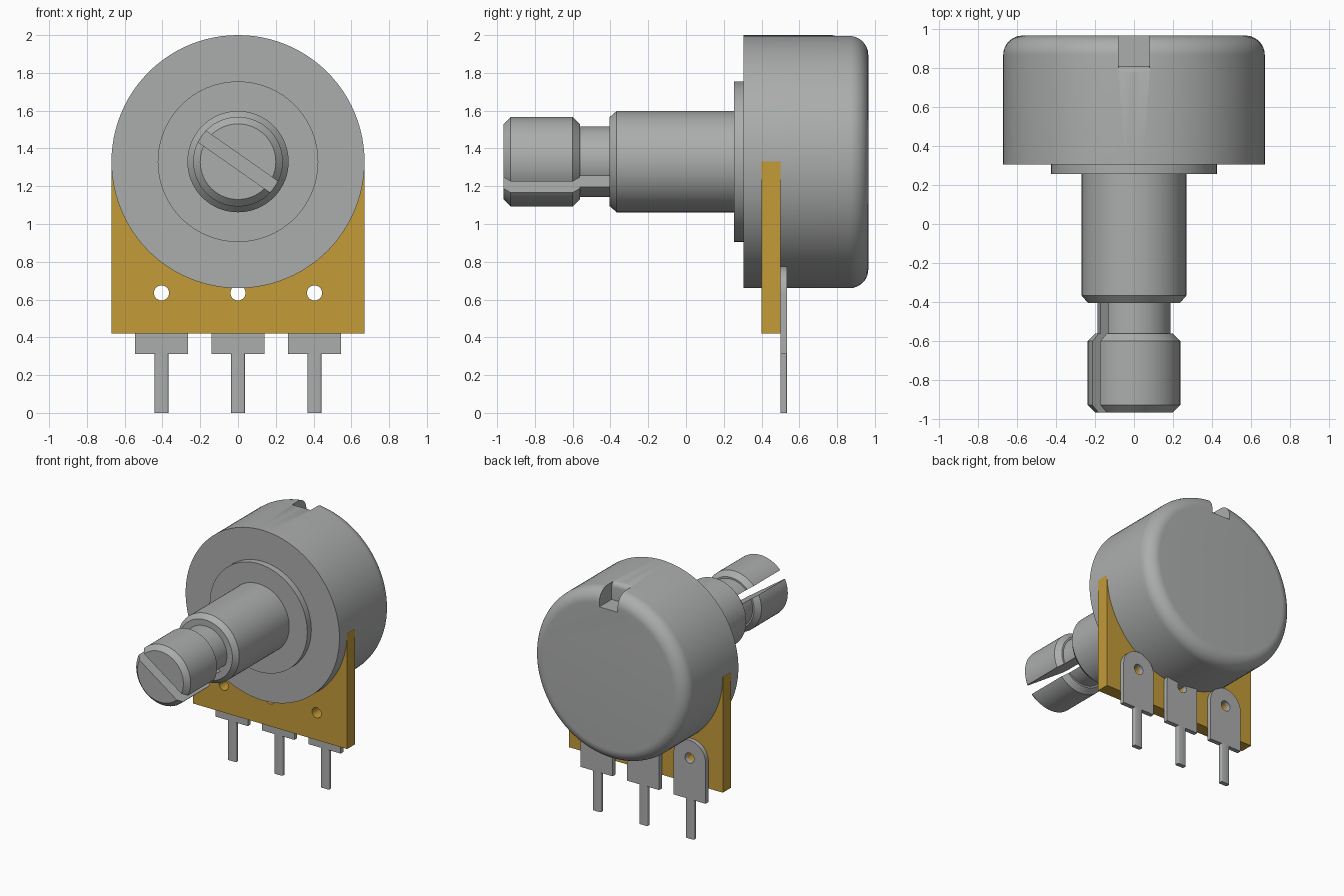
import bpy, bmesh, math

if "Cube" in bpy.data.objects:
    bpy.data.objects.remove(bpy.data.objects["Cube"], do_unlink=True)

AXIS_Z = 1.33          # height of the shaft axis
LUG_XS = (-0.405, 0.0, 0.405)
HOLE_Z, HOLE_R = 0.635, 0.04


def material(name, rgb):
    m = bpy.data.materials.new(name)
    m.use_nodes = True
    m.diffuse_color = (*rgb, 1)
    m.node_tree.nodes["Principled BSDF"].inputs["Base Color"].default_value = (*rgb, 1)
    return m


metal = material("grey metal", (0.41, 0.42, 0.415))
board_mat = material("golden brown board", (0.55, 0.325, 0.04))


def finish(name, bm, mat):
    bmesh.ops.recalc_face_normals(bm, faces=bm.faces)
    mesh = bpy.data.meshes.new(name)
    bm.to_mesh(mesh)
    bm.free()
    mesh.materials.append(mat)
    ob = bpy.data.objects.new(name, mesh)
    bpy.context.collection.objects.link(ob)
    return ob


def lathe(name, profile, x=0.0, z=AXIS_Z, segments=96, mat=metal):
    """Solid of revolution about a y-parallel axis; profile is (radius, y)."""
    bm = bmesh.new()
    rings = []
    for r, y in profile:
        ring = []
        for i in range(segments):
            a = 2 * math.pi * i / segments
            ring.append(bm.verts.new((x + r * math.cos(a), y, z + r * math.sin(a))))
        rings.append(ring)
    for a, b in zip(rings, rings[1:]):
        for i in range(segments):
            j = (i + 1) % segments
            bm.faces.new((a[i], a[j], b[j], b[i]))
    bm.faces.new(rings[0])
    bm.faces.new(rings[-1])
    return finish(name, bm, mat)


def prism(name, points, start, end, mat=metal, along="y"):
    """Extrude a 2D outline: (x, z) along y, or (y, z) along x."""
    def place(p, d):
        return (p[0], d, p[1]) if along == "y" else (d, p[0], p[1])
    bm = bmesh.new()
    a = [bm.verts.new(place(p, start)) for p in points]
    b = [bm.verts.new(place(p, end)) for p in points]
    bm.faces.new(a)
    bm.faces.new(b)
    for i in range(len(points)):
        j = (i + 1) % len(points)
        bm.faces.new((a[i], a[j], b[j], b[i]))
    return finish(name, bm, mat)


def arc(cx, cy, r, a0, a1, n):
    return [(cx + r * math.cos(math.radians(a0 + (a1 - a0) * i / n)),
             cy + r * math.sin(math.radians(a0 + (a1 - a0) * i / n)))
            for i in range(n + 1)]


def activate(ob):
    bpy.ops.object.select_all(action="DESELECT")
    ob.select_set(True)
    bpy.context.view_layer.objects.active = ob


def cut(ob, cutter):
    """Subtract the cutter, then discard it."""
    mod = ob.modifiers.new("cut", "BOOLEAN")
    mod.operation, mod.solver, mod.object = "DIFFERENCE", "EXACT", cutter
    activate(ob)
    bpy.ops.object.modifier_apply(modifier=mod.name)
    bpy.data.objects.remove(cutter, do_unlink=True)


def smooth(ob):
    activate(ob)
    bpy.ops.object.shade_smooth_by_angle(angle=math.radians(28))


def hole_cutter(x):
    return lathe("hole_cutter", [(HOLE_R, 0.3), (HOLE_R, 0.7)], x, HOLE_Z, 32)


# Can-shaped housing with a rounded rear rim
housing = lathe("housing", [(0.67, 0.305)] + arc(0.57, 0.865, 0.1, 0, 90, 12))

# Key notch in the top of the rear rim, with a rounded lip
lip = arc(0.77, 1.96, 0.04, 90, 0, 6)
notch = lip + [(0.81, 1.86), (1.1, 1.86), (1.1, 2.1), (0.77, 2.1)]
cut(housing, prism("notch_cutter", notch, -0.08, 0.08, along="x"))
smooth(housing)

# Raised front collar and bushing
smooth(lathe("front_collar", [(0.425, 0.255), (0.425, 0.32)]))
smooth(lathe("bushing", [(0.235, -0.405), (0.268, -0.367), (0.268, 0.27)]))

# Split shaft with a grooved neck
shaft = lathe("shaft", [(0.2, -0.965), (0.237, -0.928), (0.237, -0.6),
                        (0.2, -0.562), (0.187, -0.562), (0.187, -0.3)])
tilt = math.radians(-35)
c, s = math.cos(tilt), math.sin(tilt)
slot = [(u * c - v * s, AXIS_Z + u * s + v * c)
        for u, v in ((-0.4, -0.036), (0.4, -0.036), (0.4, 0.036), (-0.4, 0.036))]
cut(shaft, prism("slot_cutter", slot, -1.1, -0.39))
smooth(shaft)

# Terminal board, rounded over the top to follow the housing
outline = [(-0.671, 0.42), (0.671, 0.42)] + arc(0, AXIS_Z, 0.671, 0, 180, 48)
# keep the upper part of the outline inside the housing
outline = [(x, min(z, AXIS_Z)) for x, z in outline[:3]] + [(-0.671, AXIS_Z)]
board = prism("terminal_board", outline, 0.4, 0.5, board_mat)
for x in LUG_XS:
    cut(board, hole_cutter(x))
smooth(board)

# Three solder lugs, each with a pin
for label, x in zip(("right", "centre", "left"), LUG_XS):
    tab = [(x - 0.14, 0.312), (x + 0.14, 0.312)] + arc(x, HOLE_Z, 0.14, 0, 180, 24)
    lug = prism(label + "_lug", tab, 0.5, 0.535)
    cut(lug, hole_cutter(x))
    smooth(lug)
    pin = prism(label + "_pin", [(x - 0.037, 0), (x + 0.037, 0),
                                 (x + 0.037, 0.32), (x - 0.037, 0.32)], 0.5, 0.535)
    # round the long edges of the pin
    bm = bmesh.new()
    bm.from_mesh(pin.data)
    long_edges = [e for e in bm.edges
                  if abs(e.verts[0].co.z - e.verts[1].co.z) > 0.1]
    bmesh.ops.bevel(bm, geom=long_edges, offset=0.01, segments=3,
                    profile=0.5, affect="EDGES")
    bm.to_mesh(pin.data)
    bm.free()
    smooth(pin)
